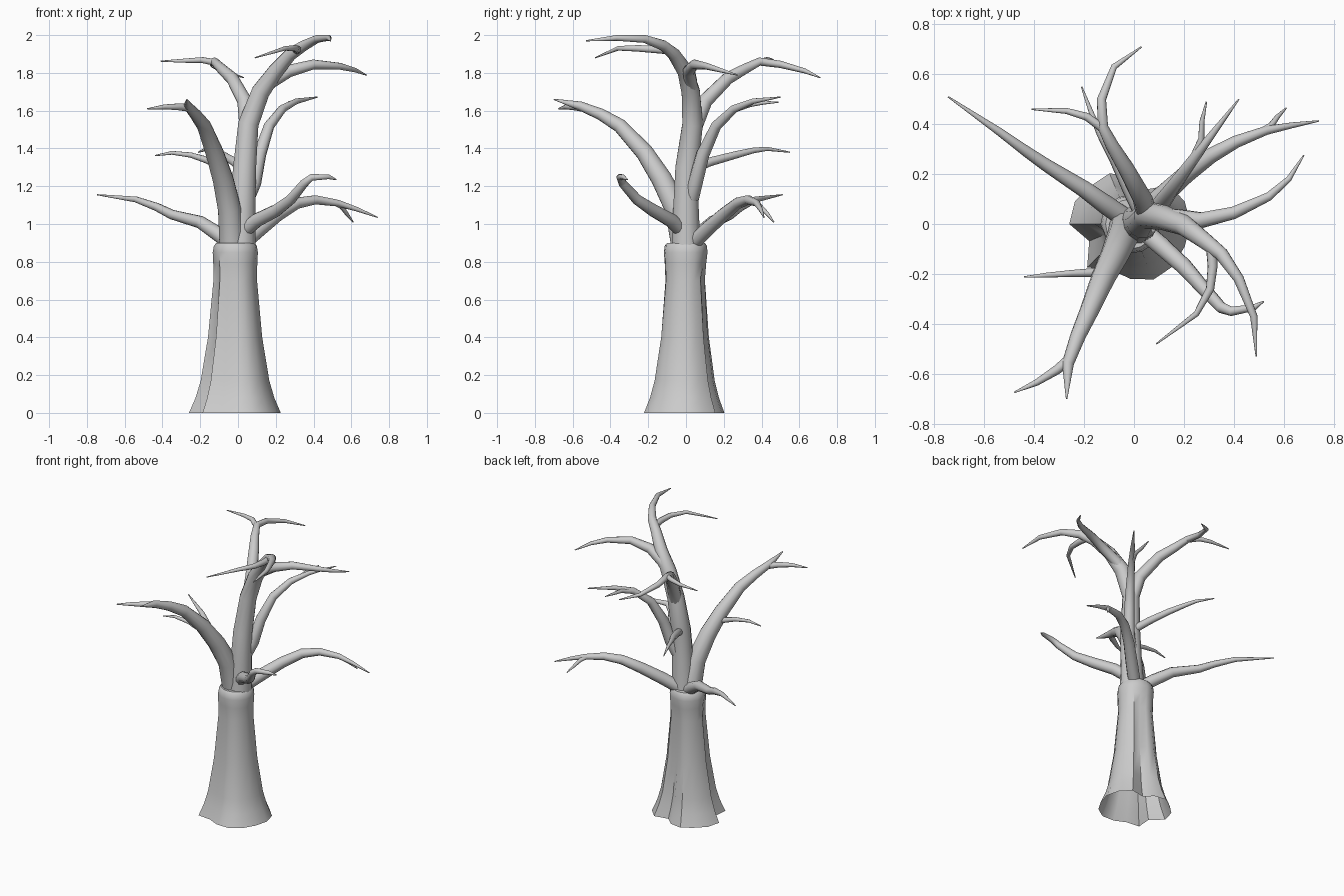
import bpy, bmesh, math
from mathutils import Vector


def finish(name, bm):
    bmesh.ops.recalc_face_normals(bm, faces=bm.faces)
    me = bpy.data.meshes.new(name)
    bm.to_mesh(me)
    bm.free()
    ob = bpy.data.objects.new(name, me)
    bpy.context.collection.objects.link(ob)
    bpy.ops.object.select_all(action='DESELECT')
    ob.select_set(True)
    bpy.context.view_layer.objects.active = ob
    bpy.ops.object.shade_smooth_by_angle(angle=math.radians(40))


def skin(bm, rings):
    for a, b in zip(rings, rings[1:]):
        n = len(a)
        for i in range(n):
            j = (i + 1) % n
            bm.faces.new((a[i], a[j], b[j], b[i]))


def branch(name, points, sides=10):
    """Tapered tube through (x, y, z, radius) points."""
    bm = bmesh.new()
    pts = [Vector(p[:3]) for p in points]
    rings, side = [], None
    for k, p in enumerate(pts):
        before = (p - pts[k - 1]).normalized() if k else Vector()
        after = (pts[k + 1] - p).normalized() if k < len(pts) - 1 else Vector()
        t = (before + after).normalized()
        if side is None:
            side = t.orthogonal()
        side = (side - t * side.dot(t)).normalized()
        up = t.cross(side)
        r = points[k][3]
        rings.append([bm.verts.new(p + r * (math.cos(a) * side + math.sin(a) * up))
                      for a in (2 * math.pi * i / sides for i in range(sides))])
    skin(bm, rings)
    bm.faces.new(rings[0])
    bm.faces.new(rings[-1])
    finish(name, bm)


# Trunk: lobed root flare fading into a round, closed top (open underneath)
lobes = [.235, .23, .215, .145, .185, .215, .215, .235,
         .24, .175, .24, .195, .215, .235, .235, .23]
profile = [(0, .218, 1), (.08, .187, 1), (.17, .163, 1), (.4, .13, .9), (.7, .108, .6),
           (.79, .112, .35), (.85, .117, .2), (.885, .112, .1), (.9, .1, 0)]
bm = bmesh.new()
rings = []
for z, r, w in profile:
    ring = []
    for i, l in enumerate(lobes):
        a = 2 * math.pi * i / len(lobes)
        q = r * (1 - w + w * l / .213)
        ring.append(bm.verts.new((-.014 + q * math.cos(a), q * math.sin(a), z)))
    rings.append(ring)
skin(bm, rings)
bm.faces.new(rings[-1])
finish("trunk", bm)

T = .003  # tip radius

# Leader, curling forward at the top
branch("leader", [(.015, 0, .85, .08), (.025, 0, 1.1, .069), (.035, .005, 1.3, .063),
                  (.055, .035, 1.53, .056), (.12, .025, 1.7, .05), (.2, -.005, 1.81, .042),
                  (.28, -.065, 1.9, .034), (.35, -.12, 1.945, .028), (.42, -.22, 1.98, .021),
                  (.48, -.37, 1.985, .015), (.49, -.53, 1.97, T)], 12)
branch("leader_twig", [(.31, -.09, 1.92, .022), (.315, -.17, 1.925, .02),
                       (.305, -.26, 1.93, .017), (.25, -.36, 1.93, .012), (.09, -.48, 1.88, T)])

# Heavy front-left limb
branch("front_limb", [(-.03, -.01, .88, .07), (-.045, -.05, 1.08, .063), (-.08, -.13, 1.24, .056),
                      (-.125, -.22, 1.38, .048), (-.18, -.35, 1.52, .038),
                      (-.225, -.45, 1.58, .031), (-.265, -.56, 1.625, .024), (-.27, -.7, 1.66, T)], 12)
branch("front_limb_fork", [(-.255, -.54, 1.615, .022), (-.31, -.585, 1.62, .019),
                           (-.39, -.635, 1.62, .013), (-.48, -.675, 1.61, T)])
branch("front_limb_twig", [(-.1, -.19, 1.31, .02), (-.17, -.195, 1.34, .018),
                           (-.25, -.198, 1.365, .014), (-.35, -.205, 1.377, .01),
                           (-.44, -.212, 1.362, T)])

# Upper back limb with two tips
branch("upper_back_limb", [(.05, .04, 1.5, .042), (.035, .1, 1.65, .04), (-.03, .22, 1.77, .034),
                           (-.085, .31, 1.82, .028), (-.125, .39, 1.86, .022),
                           (-.13, .5, 1.845, .019), (-.08, .63, 1.81, .013), (.03, .71, 1.775, T)])
branch("upper_back_twig", [(-.12, .38, 1.855, .018), (-.19, .43, 1.868, .016),
                           (-.27, .453, 1.865, .012), (-.41, .46, 1.862, T)])

# Upper right limb
branch("upper_right_limb", [(.09, .03, 1.66, .036), (.17, .025, 1.75, .036), (.27, .015, 1.81, .033),
                            (.4, .045, 1.845, .026), (.54, .11, 1.835, .018),
                            (.62, .18, 1.815, .012), (.68, .275, 1.788, T)])

# Mid right-back limb
branch("mid_back_limb", [(.05, .03, 1.14, .04), (.085, .05, 1.22, .039), (.115, .09, 1.37, .035),
                         (.165, .16, 1.52, .028), (.235, .255, 1.61, .022),
                         (.31, .355, 1.65, .015), (.42, .5, 1.672, T)])
branch("mid_back_twig", [(.24, .27, 1.61, .015), (.27, .34, 1.632, .013),
                         (.272, .41, 1.642, .01), (.29, .49, 1.645, T)])

# Thin mid limb to the back
branch("back_twig", [(.03, .03, 1.29, .026), (-.02, .13, 1.33, .024), (-.08, .26, 1.365, .02),
                     (-.135, .36, 1.39, .015), (-.165, .43, 1.398, .011), (-.21, .55, 1.38, T)])

# Low limbs springing from the trunk top
branch("low_left_limb", [(-.03, .02, .89, .04), (-.11, .075, .95, .039), (-.2, .14, 1.01, .034),
                         (-.35, .235, 1.05, .026), (-.43, .29, 1.09, .022),
                         (-.54, .37, 1.13, .016), (-.745, .51, 1.155, T)])
branch("low_right_back_limb", [(.03, .04, .9, .04), (.11, .11, .97, .04), (.21, .2, 1.05, .036),
                               (.31, .275, 1.11, .031), (.41, .33, 1.128, .025),
                               (.53, .375, 1.11, .018), (.63, .395, 1.078, .012),
                               (.74, .413, 1.035, T)])
branch("low_right_back_twig", [(.51, .37, 1.115, .015), (.55, .395, 1.09, .013),
                               (.575, .43, 1.055, .01), (.61, .465, 1.01, T)])
branch("low_right_front_limb", [(.03, -.02, .96, .038), (.1, -.08, 1.02, .038), (.2, -.17, 1.07, .034),
                                (.28, -.26, 1.13, .028), (.35, -.335, 1.215, .023),
                                (.39, -.35, 1.247, .019), (.48, -.335, 1.25, .013),
                                (.52, -.31, 1.235, T)])
